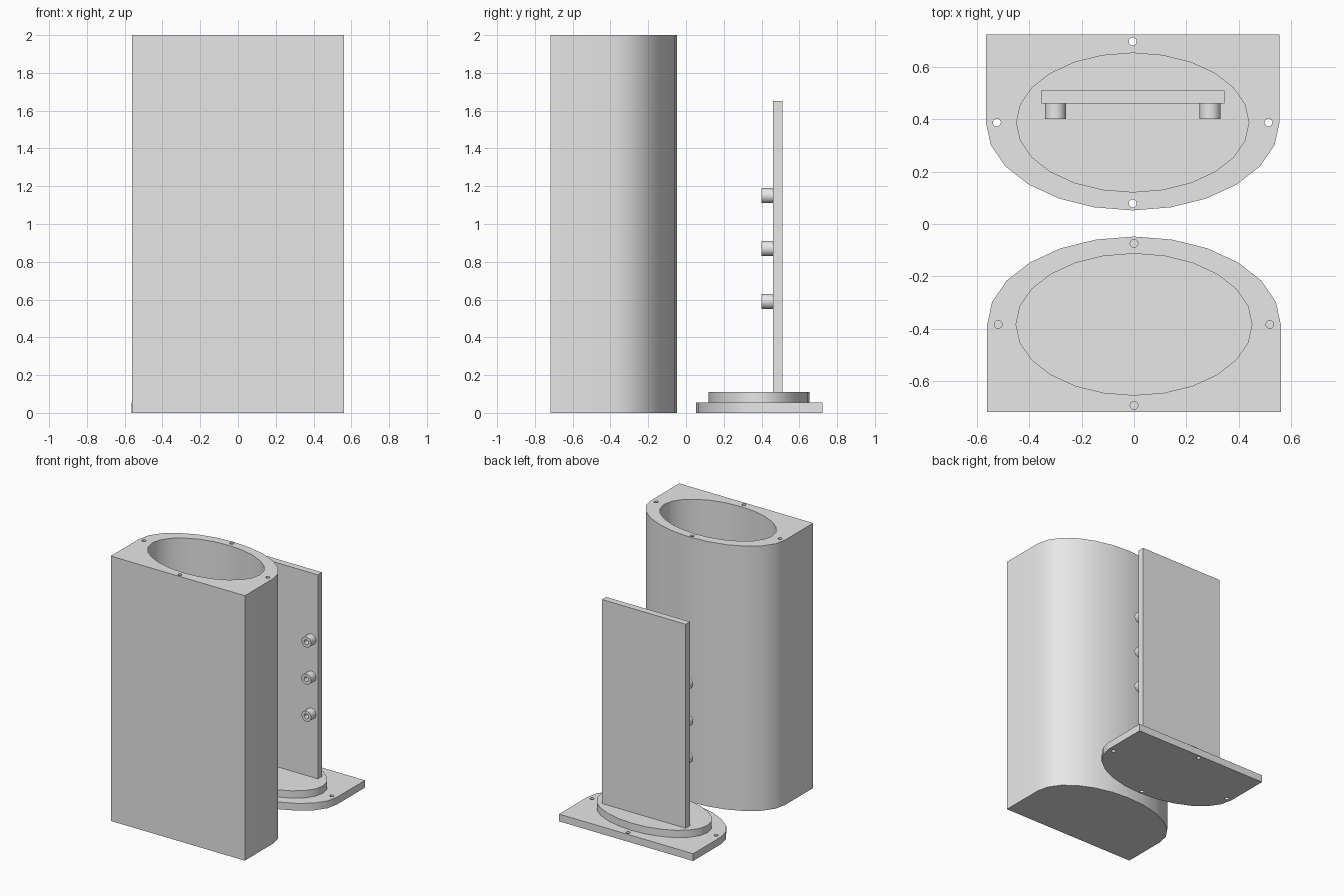
import bpy, bmesh, math
from mathutils import Matrix, Vector

cube = bpy.data.objects.get("Cube")
if cube:
    bpy.data.objects.remove(cube, do_unlink=True)

grey = bpy.data.materials.new("light_grey")
grey.use_nodes = True
grey.diffuse_color = (0.8, 0.8, 0.8, 1)
grey.node_tree.nodes["Principled BSDF"].inputs["Base Color"].default_value = (0.8, 0.8, 0.8, 1)


def ellipse(rx, ry, segments=24, turn=math.tau):
    """Points around an ellipse; a part turn gives an open arc."""
    count = segments if turn == math.tau else segments // 2 + 1
    return [(rx * math.cos(math.tau * i / segments),
             ry * math.sin(math.tau * i / segments)) for i in range(count)]


def d_outline(side):
    """Half ellipse closed by a square-cornered flat; side=1 rounds to +y."""
    pts = ellipse(0.56, 0.335, turn=math.pi) + [(-0.56, -0.335), (0.56, -0.335)]
    return [(x * side, y * side) for x, y in pts]


def prism(name, outline, z0, z1, matrix):
    bm = bmesh.new()
    face = bm.faces.new([bm.verts.new((x, y, z0)) for x, y in outline])
    top = bmesh.ops.extrude_face_region(bm, geom=[face])["geom"]
    bmesh.ops.translate(bm, vec=(0, 0, z1 - z0),
                        verts=[v for v in top if isinstance(v, bmesh.types.BMVert)])
    bmesh.ops.recalc_face_normals(bm, faces=bm.faces)
    bm.transform(matrix)
    mesh = bpy.data.meshes.new(name)
    bm.to_mesh(mesh)
    bm.free()
    mesh.materials.append(grey)
    obj = bpy.data.objects.new(name, mesh)
    bpy.context.collection.objects.link(obj)
    return obj


def select(obj):
    bpy.ops.object.select_all(action="DESELECT")
    obj.select_set(True)
    bpy.context.view_layer.objects.active = obj


def cut(obj, cutter):
    mod = obj.modifiers.new("cut", "BOOLEAN")
    mod.operation = "DIFFERENCE"
    mod.solver = "EXACT"
    mod.object = cutter
    select(obj)
    bpy.ops.object.modifier_apply(modifier=mod.name)
    bpy.data.objects.remove(cutter, do_unlink=True)


def smooth(obj):
    select(obj)
    bpy.ops.object.shade_smooth_by_angle(angle=math.radians(30))


def cut_screw_holes(obj, place, z0, z1):
    for x, y in ((0.518, 0), (-0.518, 0), (0, 0.309), (0, -0.309)):
        hole = prism("hole_cutter", ellipse(0.015, 0.015), z0, z1,
                     place @ Matrix.Translation((x, y, 0)))
        cut(obj, hole)


# Hollow case, flat to the front and rounded to the back
case_place = Matrix.Translation((0, -0.383, 0))
case = prism("case", d_outline(1), 0, 2, case_place)
cut(case, prism("cavity_cutter", ellipse(0.45, 0.27), 0.11, 2.1, case_place))
cut_screw_holes(case, case_place, 1.8, 2.1)
smooth(case)

# Lid flange with through holes, and the plug that fits the case
lid_place = Matrix.Translation((-0.005, 0.387, 0))
flange = prism("lid_flange", d_outline(-1), 0, 0.055, lid_place)
cut_screw_holes(flange, lid_place, -0.1, 0.2)
smooth(flange)
smooth(prism("lid_plug", ellipse(0.445, 0.267), 0.055, 0.11, lid_place))

# Upright mounting plate
prism("mounting_plate", [(-0.35, -0.025), (0.35, -0.025), (0.35, 0.025), (-0.35, 0.025)],
      0.11, 1.65, Matrix.Translation((-0.005, 0.485, 0)))

# Two columns of hollow standoffs on the front of the plate
for side, x in (("right", -0.3), ("left", 0.29)):
    for row in range(3):
        place = Matrix.Translation((x, 0.46, 0.59 + 0.28 * row)) @ Matrix.Rotation(math.pi / 2, 4, "X")
        peg = prism(f"standoff_{side}_{row + 1}", ellipse(0.04, 0.04), 0, 0.06, place)
        cut(peg, prism("bore_cutter", ellipse(0.018, 0.018), 0.005, 0.1, place))
        smooth(peg)
